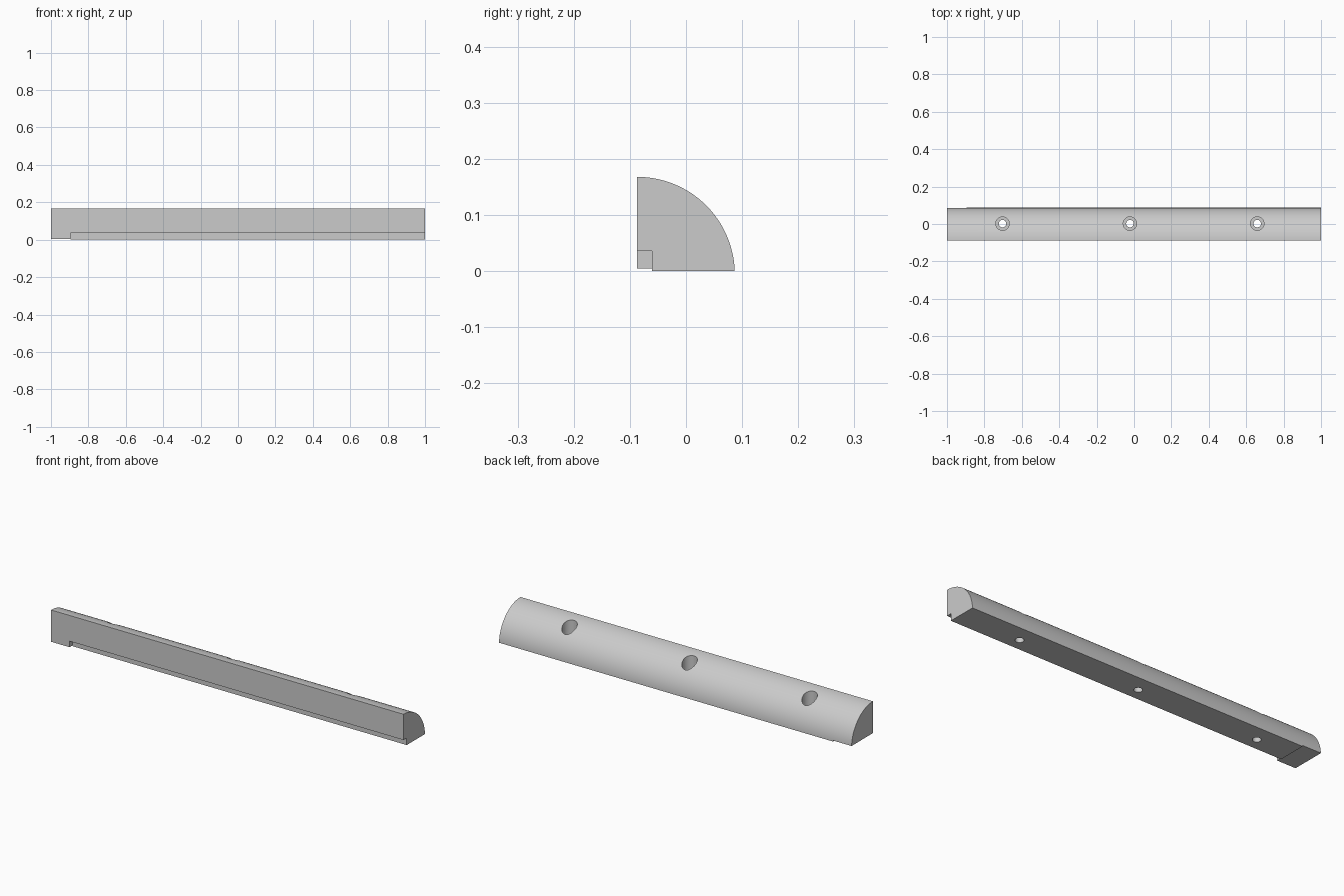
import bpy, bmesh, math

cube = bpy.data.objects.get("Cube")
if cube:
    bpy.data.objects.remove(cube, do_unlink=True)

grey = bpy.data.materials.new("plain grey")
grey.use_nodes = True
colour = (0.6, 0.6, 0.6, 1)
grey.diffuse_color = colour
grey.node_tree.nodes["Principled BSDF"].inputs["Base Color"].default_value = colour

RADIUS, AXIS_Y, AXIS_Z = 0.174, -0.087, -0.006
STEP_X = -0.895


def make_object(name, bm):
    bmesh.ops.recalc_face_normals(bm, faces=bm.faces)
    mesh = bpy.data.meshes.new(name)
    bm.to_mesh(mesh)
    bm.free()
    mesh.materials.append(grey)
    obj = bpy.data.objects.new(name, mesh)
    bpy.context.collection.objects.link(obj)
    return obj


def box(name, low, high):
    bm = bmesh.new()
    bmesh.ops.create_cube(bm, size=1)
    for v in bm.verts:
        v.co = [a if c < 0 else b for c, a, b in zip(v.co, low, high)]
    return make_object(name, bm)


def cylinder(name, x, radius, bottom, top):
    bm = bmesh.new()
    bmesh.ops.create_cone(bm, cap_ends=True, segments=40, radius1=radius,
                          radius2=radius, depth=top - bottom)
    bmesh.ops.translate(bm, verts=bm.verts, vec=(x, 0.002, (top + bottom) / 2))
    return make_object(name, bm)


# Quarter-round bar, trimmed flat underneath
start = math.asin(-AXIS_Z / RADIUS)
steps = 40
profile = [(AXIS_Y, 0)]
for i in range(steps + 1):
    a = start + (math.pi / 2 - start) * i / steps
    profile.append((AXIS_Y + RADIUS * math.cos(a), AXIS_Z + RADIUS * math.sin(a)))
bm = bmesh.new()
face = bm.faces.new([bm.verts.new((-1, y, z)) for y, z in profile])
extruded = bmesh.ops.extrude_face_region(bm, geom=[face], use_keep_orig=True)
moved = [g for g in extruded["geom"] if isinstance(g, bmesh.types.BMVert)]
bmesh.ops.translate(bm, verts=moved, vec=(2, 0, 0))
bar = make_object("quarter_round_bar", bm)

# Front rabbet, shallow end relief, and three counterbored screw holes
cutters = [
    box("rabbet_cutter", (STEP_X, -0.2, -0.1), (1.1, -0.061, 0.036)),
    box("end_relief_cutter", (-1.1, -0.2, -0.1), (STEP_X, 0.2, 0.005)),
]
for x in (-0.703, -0.022, 0.659):
    cutters.append(cylinder("screw_hole_cutter", x, 0.02, -0.1, 0.3))
    cutters.append(cylinder("counterbore_cutter", x, 0.036, 0.06, 0.3))

bpy.ops.object.select_all(action="DESELECT")
bpy.context.view_layer.objects.active = bar
bar.select_set(True)
for cutter in cutters:
    cutter.hide_render = True
    mod = bar.modifiers.new("cut", "BOOLEAN")
    mod.operation = "DIFFERENCE"
    mod.solver = "EXACT"
    mod.object = cutter
    bpy.ops.object.modifier_apply(modifier=mod.name)
    bpy.data.objects.remove(cutter, do_unlink=True)

bpy.ops.object.shade_smooth_by_angle(angle=math.radians(30))
